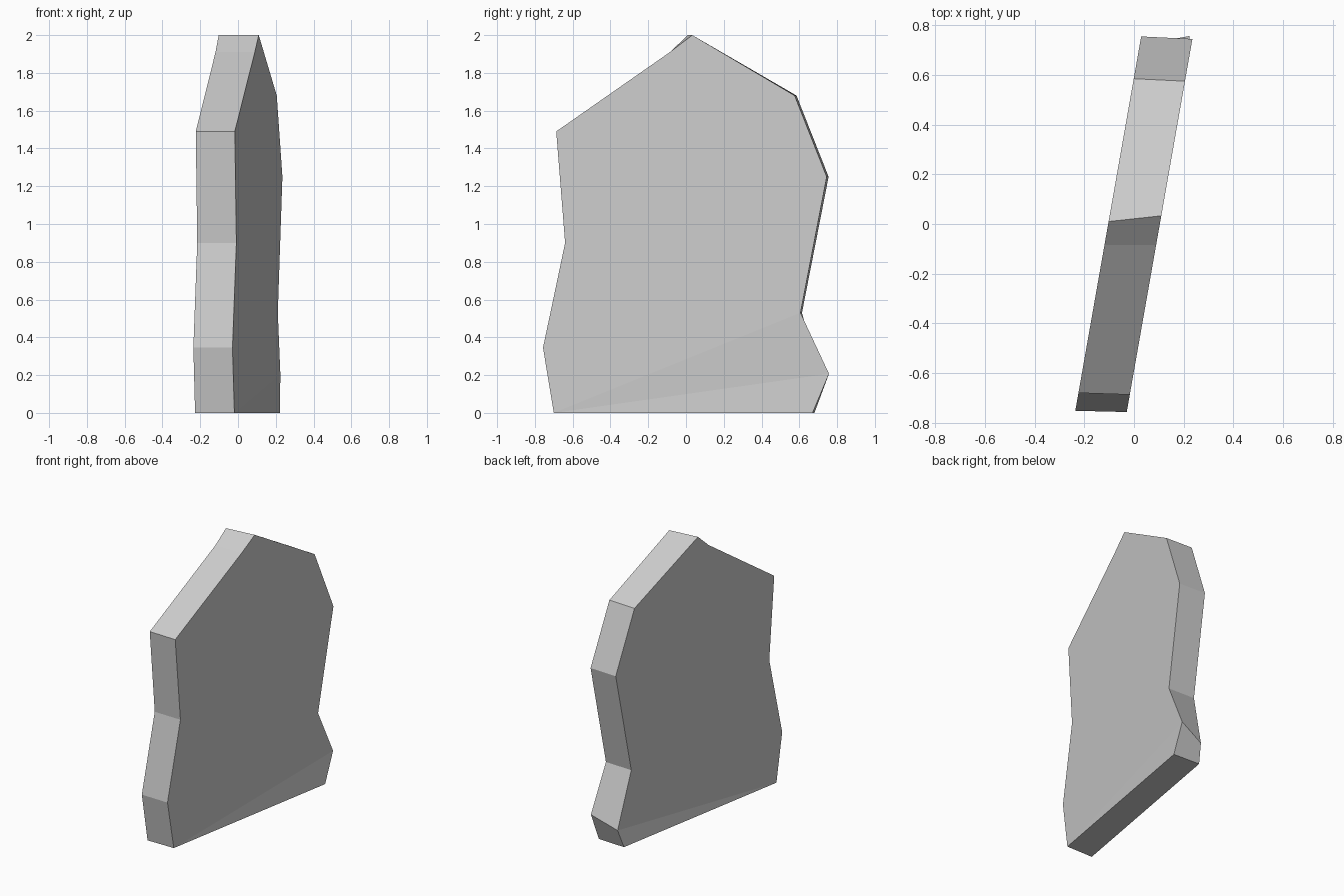
import bpy
import bmesh

default_cube = bpy.data.objects.get("Cube")
if default_cube:
    bpy.data.objects.remove(default_cube, do_unlink=True)

HALF_THICKNESS = 0.104
LEAN = 0.176  # sideways drift of the slab along its depth

# Outline of the left side (y, z) and the small shift (dy, dz) to the right side
outline = [
    (-0.70, 0.0, 0.0, 0.0),
    (-0.757, 0.345, 0.005, 0.0),
    (-0.64, 0.90, 0.005, 0.0),
    (-0.687, 1.49, 0.007, 0.0),
    (-0.085, 1.91, 0.0, 0.0),
    (0.033, 2.0, -0.023, 0.0),
    (0.575, 1.68, 0.01, 0.0),
    (0.745, 1.25, 0.01, 0.0),
    (0.606, 0.53, 0.008, 0.0),
    (0.757, 0.207, -0.034, -0.077),
    (0.67, 0.0, 0.01, 0.0),
]
chip = len(outline) - 2  # the corner that is knocked slightly inward


def side_vertices(bm, side):
    """Make the vertices of one broad side; side is +1 or -1."""
    verts = []
    for i, (y, z, dy, dz) in enumerate(outline):
        if side < 0:
            y, z = y + dy, z + dz
        half = HALF_THICKNESS - (0.013 if i == chip else 0.0)
        verts.append(bm.verts.new((side * half + LEAN * y, y, z)))
    return verts


material = bpy.data.materials.new("light grey stone")
material.use_nodes = True
grey = (0.6, 0.6, 0.6, 1.0)
material.diffuse_color = grey
shader = next(n for n in material.node_tree.nodes if n.type == "BSDF_PRINCIPLED")
shader.inputs["Base Color"].default_value = grey

bm = bmesh.new()
left = side_vertices(bm, 1)
right = side_vertices(bm, -1)

# Broad sides, with two folds running to the chipped corner
for side in (left, right):
    bm.faces.new(side[:chip])
    bm.faces.new((side[0], side[chip - 1], side[chip]))
    bm.faces.new((side[0], side[chip], side[chip + 1]))

# Rim joining the two sides
for i in range(len(outline)):
    j = (i + 1) % len(outline)
    bm.faces.new((left[i], left[j], right[j], right[i]))

bmesh.ops.recalc_face_normals(bm, faces=bm.faces[:])
mesh = bpy.data.meshes.new("stone_slab")
bm.to_mesh(mesh)
bm.free()
mesh.materials.append(material)
slab = bpy.data.objects.new("stone_slab", mesh)
bpy.context.collection.objects.link(slab)
